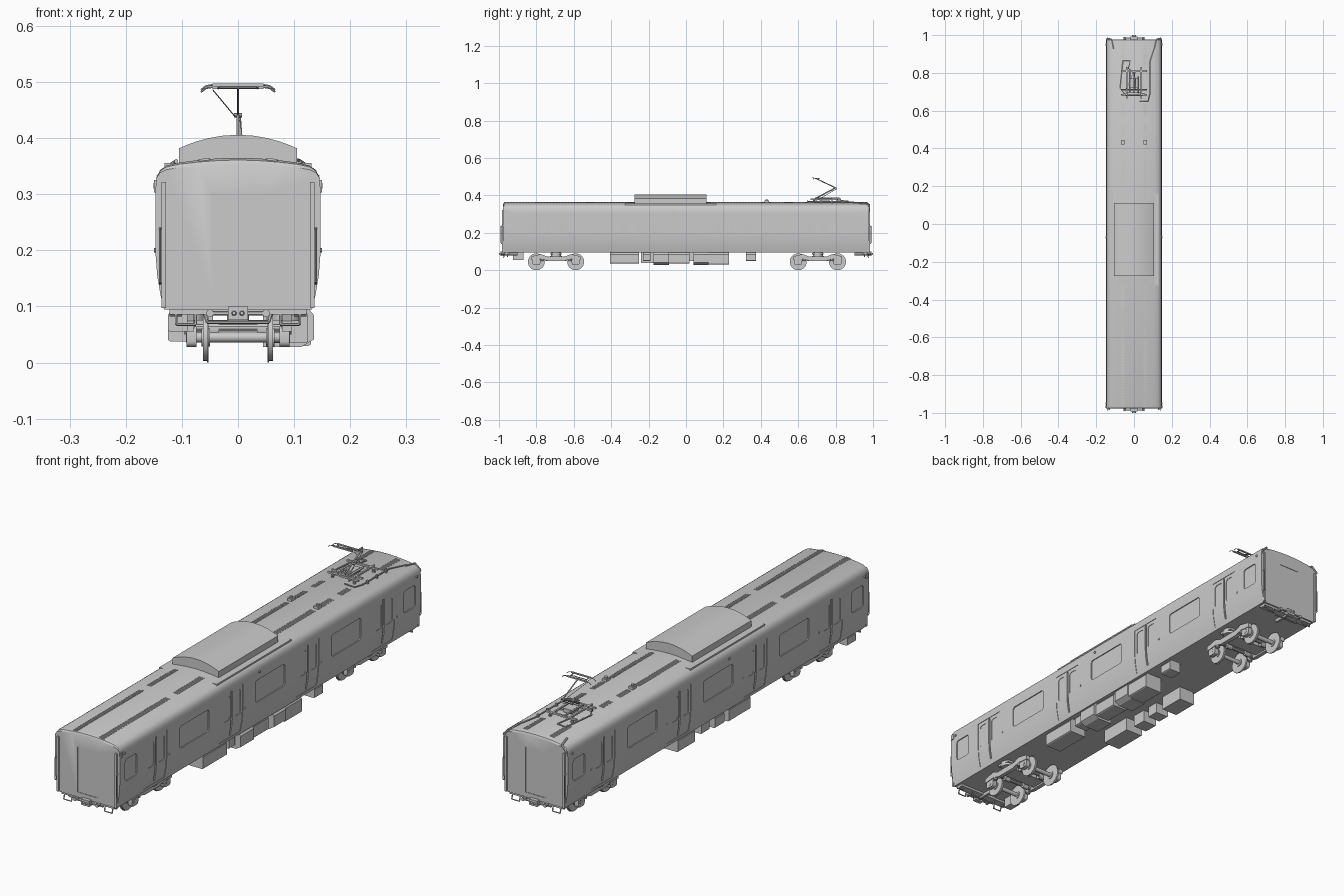
import bpy, bmesh, math
from mathutils import Vector, Matrix

if "Cube" in bpy.data.objects:
    bpy.data.objects.remove(bpy.data.objects["Cube"])

# half cross-section of the car shell, floor edge to roof crown (x, z)
HALF = [(.132, .095), (.138, .12), (.144, .155), (.147, .195), (.147, .31), (.145, .33),
        (.139, .343), (.128, .351), (.105, .3565), (.07, .361), (.035, .364), (0, .365)]
SIDES = (-1, 1)


def half_x(z):
    for (xa, za), (xb, zb) in zip(HALF, HALF[1:]):
        if za <= z <= zb:
            return xa + (xb - xa) * (z - za) / (zb - za)


def roof_z(x):
    x = abs(x)
    for (xa, za), (xb, zb) in zip(HALF[6:], HALF[7:]):
        if xb <= x <= xa:
            return za + (zb - za) * (xa - x) / (xa - xb)


def finish(name, bm, smooth=True):
    bmesh.ops.recalc_face_normals(bm, faces=bm.faces)
    me = bpy.data.meshes.new(name)
    bm.to_mesh(me)
    bm.free()
    ob = bpy.data.objects.new(name, me)
    bpy.context.collection.objects.link(ob)
    if smooth:
        shade(ob)
    return ob


def shade(ob):
    bpy.ops.object.select_all(action='DESELECT')
    ob.select_set(True)
    bpy.context.view_layer.objects.active = ob
    bpy.ops.object.shade_smooth_by_angle(angle=math.radians(30))


def loft(bm, rings):
    vs = [[bm.verts.new(p) for p in r] for r in rings]
    n = len(vs[0])
    for a, b in zip(vs, vs[1:]):
        for i in range(n):
            bm.faces.new((a[i], a[(i + 1) % n], b[(i + 1) % n], b[i]))
    bm.faces.new(vs[0])
    bm.faces.new(vs[-1])


def prism_y(bm, pts, y0, y1):   # (x, z) outline extruded along y
    loft(bm, [[(x, y, z) for x, z in pts] for y in (y0, y1)])


def prism_x(bm, pts, x0, x1):   # (y, z) outline extruded along x
    loft(bm, [[(x, y, z) for y, z in pts] for x in (x0, x1)])


def box(bm, x0, x1, y0, y1, z0, z1):
    prism_y(bm, [(x0, z0), (x1, z0), (x1, z1), (x0, z1)], y0, y1)


def rod(bm, p, q, r, n=8, r2=None):
    p, q = Vector(p), Vector(q)
    d = q - p
    m = Matrix.Translation((p + q) / 2) @ d.to_track_quat('Z', 'Y').to_matrix().to_4x4()
    bmesh.ops.create_cone(bm, cap_ends=True, segments=n, radius1=r, radius2=r if r2 is None else r2,
                          depth=d.length, matrix=m)


def pipe(bm, pts, r, n=6):
    for p, q in zip(pts, pts[1:]):
        rod(bm, p, q, r, n)


def rounded(cy, cz, w, h, r, n=4):
    out = []
    for k, (sy, sz) in enumerate([(1, 1), (-1, 1), (-1, -1), (1, -1)]):
        for i in range(n + 1):
            a = math.pi / 2 * (k + i / n)
            out.append((cy + sy * (w / 2 - r) + r * math.cos(a), cz + sz * (h / 2 - r) + r * math.sin(a)))
    return out


def side_band(bm, y0, y1, z0, z1, depth):
    zs = [z0] + [z for _, z in HALF if z0 < z < z1] + [z1]
    pts = [(half_x(z) - depth, z) for z in zs] + [(.2, z1), (.2, z0)]
    for s in SIDES:
        prism_y(bm, [(s * x, z) for x, z in pts], y0, y1)


def carve(target, bm):
    cutter = finish('cutter', bm, False)
    cutter.hide_render = True
    mod = target.modifiers.new('carve', 'BOOLEAN')
    mod.operation, mod.solver, mod.object = 'DIFFERENCE', 'EXACT', cutter
    bpy.context.view_layer.objects.active = target
    bpy.ops.object.modifier_apply(modifier=mod.name)
    bpy.data.objects.remove(cutter)


# car shell, roof rounded off slightly at both ends
outline = HALF + [(-x, z) for x, z in HALF[-2::-1]]
bm = bmesh.new()
rings = []
for y, drop in ((-.978, .012), (-.974, .004), (-.962, 0), (.962, 0), (.974, .004), (.978, .012)):
    rings.append([(x, y, z - drop * max(0, (z - .33) / .035)) for x, z in outline])
loft(bm, rings)
body = finish('car_body', bm, False)

# shallow doorways at the sides and both ends
DOORS = (-.74, -.247, .247, .74)
bm = bmesh.new()
for y in DOORS:
    side_band(bm, y - .068, y + .068, .108, .305, .002)
for s in SIDES:
    box(bm, -.045, .045, s * .976, s * 1.1, .115, .3)
carve(body, bm)

# windows and the gap between door leaves
bm = bmesh.new()
for y in DOORS:
    side_band(bm, y - .004, y + .004, .118, .302, .007)
panes = [(y, .19, .09) for y in (-.493, 0, .493)] + [(y, .075, .09) for y in (-.905, .905)]
panes += [(y + s * .035, .042, .1) for y in DOORS for s in SIDES]
for y, w, h in panes:
    for s in SIDES:
        prism_x(bm, rounded(y, .24, w, h, .011), s * .143, s * .2)
carve(body, bm)
shade(body)

# small lamps and door buttons on the sides
bm = bmesh.new()
for s in SIDES:
    for y in (-.95, -.07, .95):
        rod(bm, (s * .143, y, .315), (s * .151, y, .315), .005, 10)
    for y in DOORS:
        rod(bm, (s * .143, y + .085, .2), (s * .1495, y + .085, .2), .004, 10)
finish('side_lamps', bm)

# corner conduits and handrails at the ends
bm = bmesh.new()
for s in SIDES:
    for e in SIDES:
        box(bm, s * .128, s * .136, e * .975, e * .984, .097, .322)
        pipe(bm, [(s * .139, e * .976, .14), (s * .139, e * .989, .145),
                  (s * .139, e * .989, .235), (s * .139, e * .976, .24)], .002)
    pipe(bm, [(s * .132, .98, .315), (s * .143, .981, .33), (s * .12, .979, .352), (s * .11, .93, .359)], .004)
    box(bm, s * .142, s * .15, -.975, -.96, .303, .325)
finish('end_conduits', bm)

# roof treads: two strips of fine raised bars
bm = bmesh.new()
for y0, y1 in ((-.97, -.53), (-.49, -.31), (.135, .41), (.455, .53), (.575, .64), (.84, .965)):
    for s in SIDES:
        for i in range(int((y1 - y0) / .008)):
            y = y0 + i * .008
            prism_y(bm, [(s * .05, .361), (s * .07, .359), (s * .07, .3625), (s * .05, .365)], y, y + .004)
finish('roof_treads', bm, False)

# air conditioner with arched lid, and its side boards
bm = bmesh.new()
arc = [(.105 * t, .406 - .024 * t * t) for t in (1, .85, .7, .5, .25, 0, -.25, -.5, -.7, -.85, -1)]
prism_y(bm, [(-.105, .352), (.105, .352)] + arc, -.275, .11)
finish('air_conditioner', bm)
bm = bmesh.new()
for s in SIDES:
    box(bm, s * .1, s * .131, -.325, .16, .344, .3555)
finish('roof_side_boards', bm, False)

# roof ventilators
bm = bmesh.new()
for s in SIDES:
    box(bm, s * .06 - .01, s * .06 + .01, .42, .445, .358, .372)
    rod(bm, (s * .06, .4325, .37), (s * .06, .4325, .379), .007, 10)
finish('roof_ventilators', bm)

# pantograph base on insulators
bm = bmesh.new()
for s in SIDES:
    for y in (.685, .81):
        rod(bm, (s * .05, y, .359), (s * .05, y, .376), .007, 10, .005)
    box(bm, s * .035, s * .042, .665, .83, .375, .382)
for y in (.685, .71, .81):
    box(bm, -.07, .07, y - .004, y + .004, .375, .382)
box(bm, -.018, .018, .72, .77, .372, .388)
pipe(bm, [(-.022, .70, .386), (-.022, .82, .386)], .004)
pipe(bm, [(.022, .69, .384), (.022, .78, .384)], .005)
finish('pantograph_base', bm)

# pantograph arms and collector head
bm = bmesh.new()
pipe(bm, [(0, .695, .385), (0, .80, .441)], .0035)
pipe(bm, [(0, .80, .441), (0, .695, .49)], .0025)
pipe(bm, [(.008, .715, .382), (.004, .806, .436)], .0015)
pipe(bm, [(-.005, .80, .438), (-.045, .7, .486)], .001)
rod(bm, (-.007, .80, .441), (.007, .80, .441), .004, 8)
for y, z in ((.68, .495), (.71, .491)):
    box(bm, -.045, .045, y - .003, y + .003, z - .003, z + .002)
    for s in SIDES:
        pipe(bm, [(s * .045, y, z), (s * .057, y, z - .002), (s * .066, y, z - .009)], .0015)
for s in SIDES:
    pipe(bm, [(s * .035, .68, .492), (s * .035, .71, .489)], .002)
pipe(bm, [(-.035, .695, .49), (.035, .695, .49)], .002)
finish('pantograph_arm', bm)

# roof cables
bm = bmesh.new()
pipe(bm, [(.03, .65, .37), (.075, .65, .368), (.085, .69, .366), (.085, .86, .366), (.11, .935, .36)], .003)
pipe(bm, [(-.03, .82, .372), (-.02, .865, .37), (-.06, .865, .368), (-.075, .72, .366), (-.05, .69, .37)], .003)
for y in (.72, .78, .84):
    rod(bm, (.085, y, .357), (.085, y, .372), .005, 8)
finish('roof_cables', bm)

# underfloor equipment boxes: outer x, inner x, y range, bottom z
bm = bmesh.new()
for xo, xi, y0, y1, z in ((.125, .07, .32, .375, .05), (.13, .05, .12, .23, .03), (.135, .045, .04, .12, .028),
                          (.125, .06, -.09, .02, .037), (.135, .045, -.175, -.09, .028),
                          (.12, .06, -.23, -.19, .05), (.125, .05, -.405, -.25, .035),
                          (-.125, -.05, .12, .23, .038), (-.12, -.06, .02, .07, .05),
                          (-.125, -.06, -.07, -.01, .045), (-.125, -.045, -.24, -.1, .038),
                          (-.125, -.09, -.925, -.87, .055)):
    c = .022 if xo > 0 and z < .029 else .004
    s = 1 if xo > 0 else -1
    prism_y(bm, [(xi, z), (xo - s * c, z), (xo, z + c * .6), (xo, .085), (xo - s * .01, .097), (xi, .097)], y0, y1)
finish('underfloor_equipment', bm, False)

# bogies
FRAME = [(-.13, .055), (-.13, .074), (-.08, .086), (-.05, .074), (.05, .074), (.08, .086), (.13, .074),
         (.13, .055), (.08, .06), (.045, .05), (-.045, .05), (-.08, .06)]
for label, cy in (('front', -.695), ('rear', .705)):
    bm = bmesh.new()
    for s in SIDES:
        prism_x(bm, [(cy + y, z) for y, z in FRAME], s * .078, s * .095)
        rod(bm, (s * .085, cy, .074), (s * .085, cy, .097), .027, 20)
        box(bm, s * .085, s * .108, cy - .03, cy + .03, .083, .092)
        for e in SIDES:
            prism_x(bm, rounded(cy + e * .105, .046, .042, .036, .01), s * .074, s * .092)
            rod(bm, (s * .086, cy + e * .075, .05), (s * .086, cy + e * .075, .075), .009, 10)
            rod(bm, (s * .035, cy + e * .05, .06), (s * .06, cy + e * .05, .06), .012, 12)
    box(bm, -.085, .085, cy - .032, cy + .032, .057, .076)
    rod(bm, (0, cy, .07), (0, cy, .097), .02, 16)
    for e in SIDES:
        rod(bm, (-.085, cy + e * .055, .062), (.085, cy + e * .055, .062), .007, 10)
    finish(label + '_bogie_frame', bm)
    bm = bmesh.new()
    for e in SIDES:
        y = cy + e * .105
        rod(bm, (-.093, y, .045), (.093, y, .045), .009, 14)
        for s in SIDES:
            rod(bm, (s * .053, y, .045), (s * .0555, y, .045), .045, 32)
            rod(bm, (s * .055, y, .045), (s * .062, y, .045), .042, 32)
            rod(bm, (s * .05, y, .045), (s * .065, y, .045), .016, 16)
    finish(label + '_wheelsets', bm)

# couplers, buffer beams and footsteps at both ends
for label, e in (('front', -1), ('rear', 1)):
    bm = bmesh.new()
    box(bm, -.018, .018, e * .975, e * .993, .076, .1)
    rod(bm, (0, e * .9, .088), (0, e * .98, .088), .009, 12)
    for s in SIDES:
        rod(bm, (s * .007, e * .99, .088), (s * .007, e * 1.0, .088), .005, 12, .003)
        pipe(bm, [(s * .018, e * .985, .088), (s * .05, e * .985, .088), (s * .05, e * .95, .097)], .004)
        rod(bm, (s * .05, e * .97, .088), (s * .05, e * .99, .088), .007, 10)
    finish(label + '_coupler', bm)
    bm = bmesh.new()
    box(bm, -.122, .122, e * .94, e * .972, .086, .097)
    for s in SIDES:
        pipe(bm, [(s * .075, e * .968, .09), (s * .075, e * .975, .068), (s * .11, e * .975, .068),
                  (s * .11, e * .968, .09)], .0025)
        rod(bm, (s * .1, e * .96, .088), (s * .122, e * .96, .088), .006, 10)
    pipe(bm, [(-.06, e * .95, .09), (-.055, e * .955, .072), (.055, e * .955, .072), (.06, e * .95, .09)], .003)
    finish(label + '_buffer_beam', bm)
